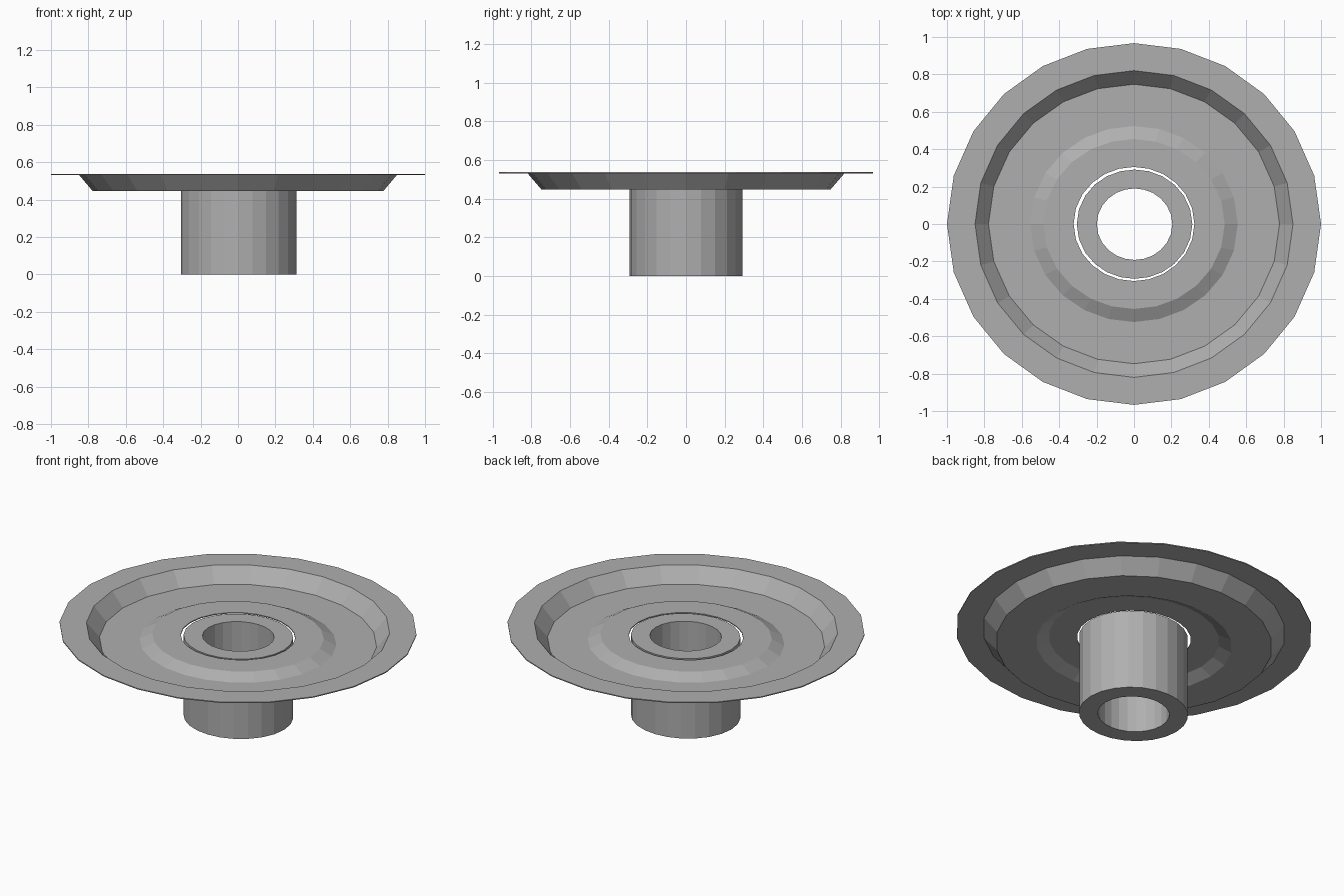
import bpy, bmesh
from math import cos, sin, pi, hypot

if "Cube" in bpy.data.objects:
    bpy.data.objects.remove(bpy.data.objects["Cube"])

SIDES = 24

# Mid-dark grey shared by both parts
grey = bpy.data.materials.new("dark_grey")
grey.diffuse_color = (0.43, 0.43, 0.43, 1)
grey.use_nodes = True
grey.node_tree.nodes["Principled BSDF"].inputs["Base Color"].default_value = grey.diffuse_color


def lathe(name, profile, offset=(0, 0)):
    """Sweep a closed (x radius, y radius, z) profile around z into a ring solid."""
    bm = bmesh.new()
    rings = []
    for i in range(SIDES):
        a = 2 * pi * i / SIDES
        ring = []
        for rx, ry, z in profile:
            r = 1 / hypot(cos(a) / rx, sin(a) / ry)  # ellipse radius at angle a
            ring.append(bm.verts.new((r * cos(a) + offset[0],
                                      r * sin(a) + offset[1], z)))
        rings.append(ring)
    n = len(profile)
    for i in range(SIDES):
        a, b = rings[i], rings[(i + 1) % SIDES]
        for j in range(n):
            k = (j + 1) % n
            bm.faces.new((a[j], b[j], b[k], a[k]))
    bmesh.ops.recalc_face_normals(bm, faces=bm.faces)
    mesh = bpy.data.meshes.new(name)
    bm.to_mesh(mesh)
    bm.free()
    mesh.materials.append(grey)
    obj = bpy.data.objects.new(name, mesh)
    bpy.context.collection.objects.link(obj)
    return obj


# Thin dished flange: flat rim, sloped wall, floor and raised centre with a hole
T = 0.006
top = [(1.0, 0.967, 0.538), (0.85, 0.82, 0.538), (0.778, 0.747, 0.453),
       (0.555, 0.524, 0.453), (0.485, 0.454, 0.488), (0.323, 0.305, 0.488)]
under = [(rx, ry, z - T) for rx, ry, z in reversed(top)]
lathe("flange", top + under)

# Hollow hub standing through the flange hole with a small gap
lathe("hub_tube", [(0.309, 0.292, 0), (0.309, 0.292, 0.488),
                   (0.202, 0.191, 0.488), (0.202, 0.191, 0)], (0.003, -0.001))
